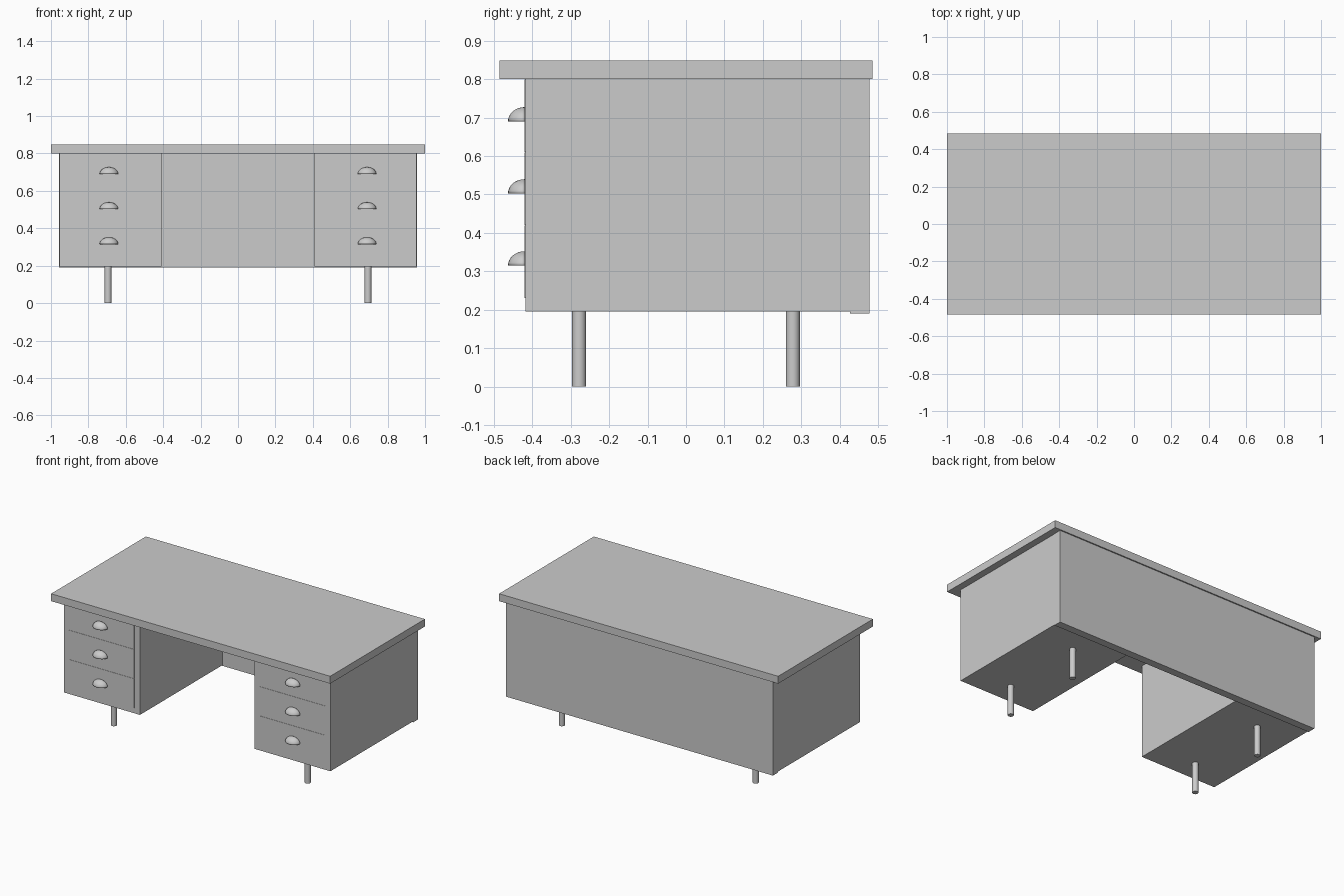
import bpy, bmesh
from math import radians
from mathutils import Vector

if "Cube" in bpy.data.objects:
    bpy.data.objects.remove(bpy.data.objects["Cube"])


def box(name, x, y, z):
    """Box from (min, max) ranges on each axis."""
    bm = bmesh.new()
    bmesh.ops.create_cube(bm, size=1)
    for v in bm.verts:
        v.co = [a + (b - a) * (c + 0.5) for (a, b), c in zip((x, y, z), v.co)]
    return finish(name, bm)


def finish(name, bm, smooth=False):
    me = bpy.data.meshes.new(name)
    bm.to_mesh(me)
    bm.free()
    ob = bpy.data.objects.new(name, me)
    bpy.context.collection.objects.link(ob)
    if smooth:
        bpy.ops.object.select_all(action='DESELECT')
        ob.select_set(True)
        bpy.context.view_layer.objects.active = ob
        bpy.ops.object.shade_smooth_by_angle(angle=radians(35))
    return ob


def leg(name, x, y):
    bm = bmesh.new()
    bmesh.ops.create_cone(bm, cap_ends=True, segments=32, radius1=0.018,
                          radius2=0.018, depth=0.195)
    bmesh.ops.translate(bm, verts=bm.verts, vec=(x, y, 0.0975))
    finish(name, bm, True)


def cup_handle(name, x, z):
    """Quarter-ellipsoid shell, open underneath and at the back."""
    bm = bmesh.new()
    bmesh.ops.create_uvsphere(bm, u_segments=32, v_segments=16, radius=1)
    for no in ((0, 1, 0), (0, 0, -1)):
        geom = bm.verts[:] + bm.edges[:] + bm.faces[:]
        bmesh.ops.bisect_plane(bm, geom=geom, dist=1e-4, plane_co=(0, 0, 0),
                               plane_no=no, clear_outer=True)
    bmesh.ops.scale(bm, verts=bm.verts, vec=Vector((0.05, 0.043, 0.037)))
    bmesh.ops.translate(bm, verts=bm.verts, vec=(x, -0.42, z))
    ob = finish(name, bm, True)
    shell = ob.modifiers.new("thickness", 'SOLIDIFY')
    shell.thickness = 0.003
    shell.offset = -1


# desk top and full-width back panel
box("desk_top", (-1, 1), (-0.485, 0.485), (0.80, 0.848))
box("back_panel", (-0.957, 0.957), (0.427, 0.477), (0.19, 0.80))

for side, s in (("left", -1), ("right", 1)):
    # drawer pedestal
    box(f"{side}_pedestal", sorted((s * 0.41, s * 0.955)), (-0.418, 0.427), (0.195, 0.80))
    # three nearly flush drawer fronts with cup handles
    for i in range(3):
        z = 0.23 + 0.19 * i
        box(f"{side}_drawer_front_{i + 1}", sorted((s * 0.45, s * 0.917)),
            (-0.42, -0.40), (z, z + 0.189))
        cup_handle(f"{side}_handle_{i + 1}", s * 0.69, 0.315 + 0.1875 * i)
    # round legs
    for end, y in (("front", -0.278), ("back", 0.278)):
        leg(f"{side}_{end}_leg", s * 0.695, y)
